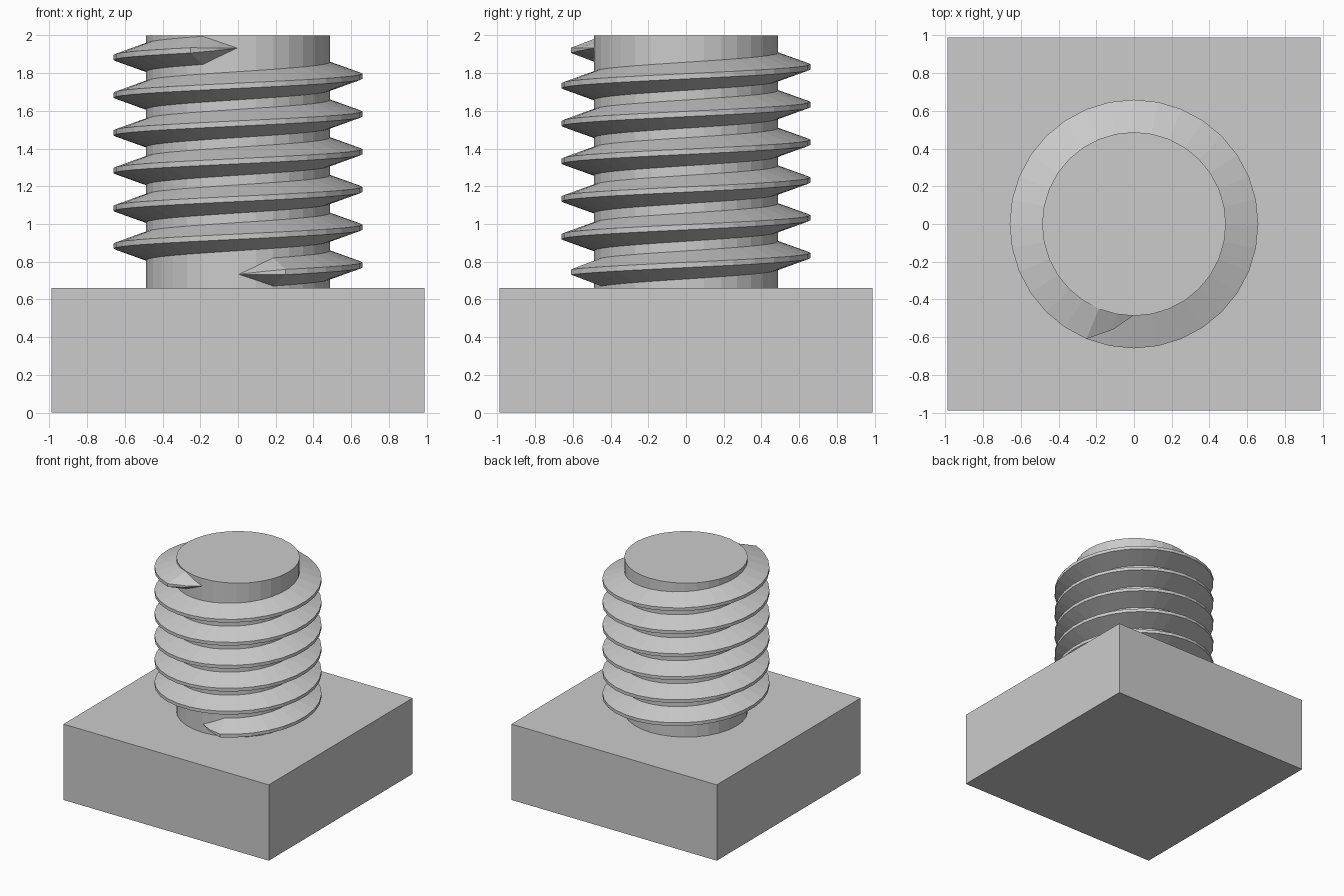
import bpy
import bmesh
from math import cos, sin, pi

cube = bpy.data.objects.get("Cube")
if cube:
    bpy.data.objects.remove(cube, do_unlink=True)

SEGMENTS = 32
TURNS = 6
PITCH = 0.2
BASE_HEIGHT = 0.66
ROOT, CREST = 0.487, 0.659
THREAD_START = 0.733

grey = bpy.data.materials.new("plain grey")
grey.use_nodes = True
colour = (0.6, 0.6, 0.6, 1)
grey.diffuse_color = colour
grey.node_tree.nodes["Principled BSDF"].inputs["Base Color"].default_value = colour


# Square base block
bpy.ops.mesh.primitive_cube_add(size=1, location=(0, 0, BASE_HEIGHT / 2))
base = bpy.context.object
base.name = "square_base"
base.scale = (1.977, 1.977, BASE_HEIGHT)
base.data.materials.append(grey)

# Round shaft, sunk slightly into the base
bottom = BASE_HEIGHT - 0.05
bpy.ops.mesh.primitive_cylinder_add(vertices=SEGMENTS, radius=ROOT, depth=2 - bottom,
                                    location=(0, 0, (2 + bottom) / 2))
shaft = bpy.context.object
shaft.name = "shaft"
shaft.data.materials.append(grey)

# Helical thread: a trapezoid section swept upward, tapering at both ends
bm = bmesh.new()
inner = ROOT - 0.004
section = [(inner, -0.076), (CREST, -0.014), (CREST, 0.014), (inner, 0.076)]
steps = SEGMENTS * TURNS
rings = []
for i in range(steps + 1):
    angle = -pi / 2 + 2 * pi * i / SEGMENTS
    height = THREAD_START + PITCH * i / SEGMENTS
    size = min(1, i / 2, (steps - i) / 2)
    ring = []
    for radius, offset in section:
        r = inner + (radius - inner) * size
        ring.append(bm.verts.new((r * cos(angle), r * sin(angle), height + offset * size)))
    rings.append(ring)
for a, b in zip(rings, rings[1:]):
    for k in range(4):
        n = (k + 1) % 4
        bm.faces.new((a[k], b[k], b[n], a[n]))
bmesh.ops.remove_doubles(bm, verts=bm.verts, dist=0.0001)
bmesh.ops.recalc_face_normals(bm, faces=bm.faces)
mesh = bpy.data.meshes.new("thread")
bm.to_mesh(mesh)
bm.free()
mesh.materials.append(grey)
thread = bpy.data.objects.new("thread", mesh)
bpy.context.collection.objects.link(thread)
